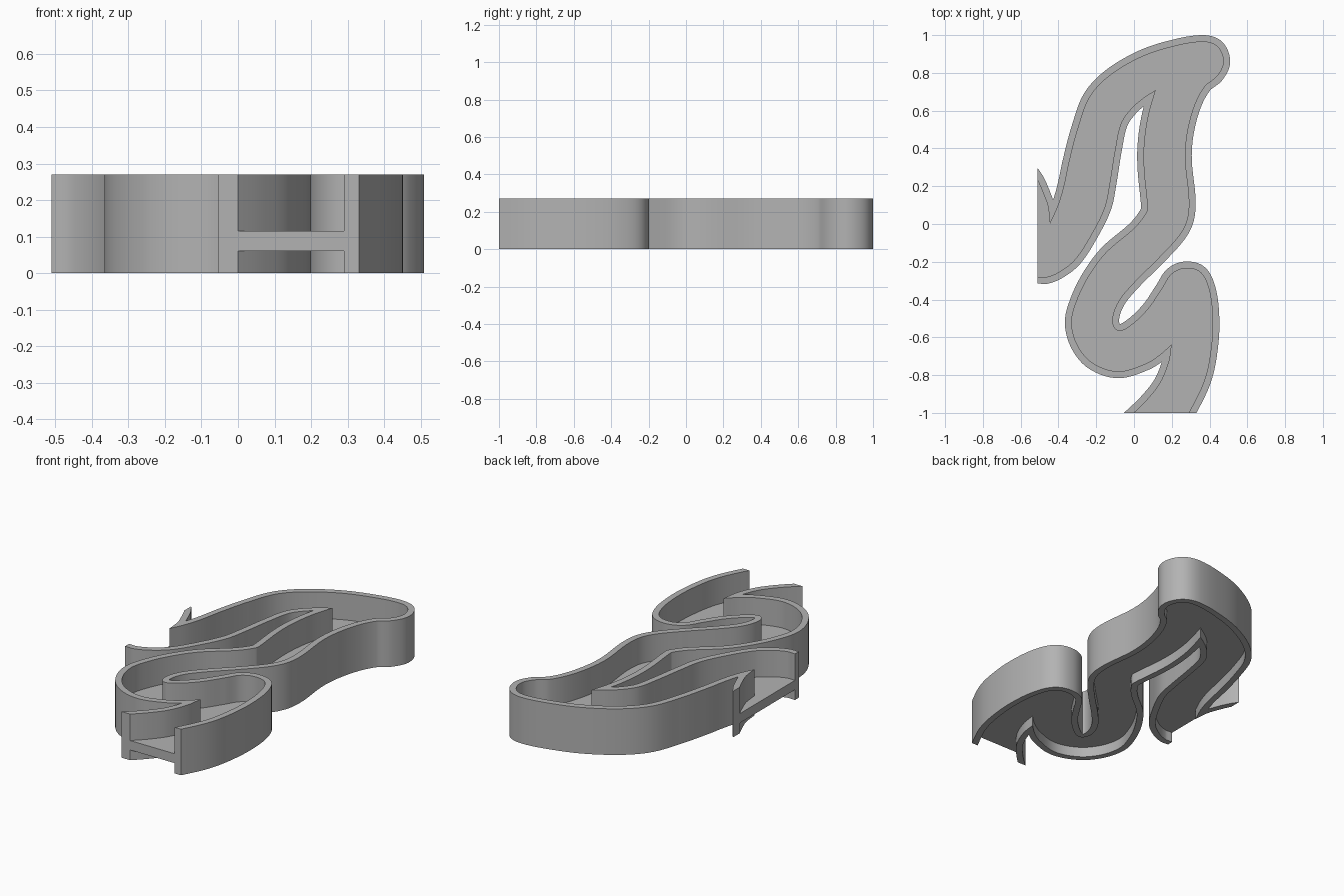
import bpy
import bmesh
from mathutils import Vector

cube = bpy.data.objects.get("Cube")
if cube:
    bpy.data.objects.remove(cube, do_unlink=True)

HEIGHT = 0.27
FLOOR_BOTTOM, FLOOR_TOP = 0.06, 0.115
THICKNESS = 0.036
STEPS = 12
END_CUTS = [((-0.51, 0, 0), (-1, 0, 0)), ((0, -1, 0), (0, -1, 0))]

# Inner edges of the two channel walls, split into smooth runs at sharp corners
EAST_EDGE = [
    [(-.55, .29), (-.51, .23), (-.475, .15), (-.455, .09), (-.445, 0)],
    [(-.445, 0), (-.4, .1), (-.37, .2), (-.34, .34), (-.295, .51), (-.235, .67),
     (-.135, .78), (.03, .88), (.19, .935), (.36, .964), (.44, .94), (.473, .86),
     (.44, .785), (.375, .73), (.32, .63), (.28, .48), (.27, .34), (.29, .13),
     (.28, .02), (.235, -.065), (.125, -.185), (-.005, -.315), (-.085, -.415),
     (-.115, -.515), (-.085, -.565), (-.02, -.54), (.075, -.45), (.15, -.34),
     (.2, -.265), (.27, -.235), (.35, -.255), (.395, -.34), (.415, -.48),
     (.41, -.64), (.375, -.82), (.29, -1), (.25, -1.06)],
]
WEST_EDGE = [
    [(-.56, -.29), (-.51, -.28), (-.46, -.28), (-.39, -.25), (-.31, -.185), (-.22, -.045),
     (-.155, .09), (-.13, .21), (-.1, .395), (-.07, .53), (-.02, .605), (.04, .66),
     (.115, .71)],
    [(.115, .71), (.075, .565), (.055, .42), (.055, .29), (.073, .1), (.07, .065),
     (.005, -.02), (-.145, -.15), (-.235, -.27), (-.3, -.4), (-.33, -.52),
     (-.3, -.64), (-.22, -.735), (-.085, -.78), (.06, -.74), (.14, -.69), (.2, -.635)],
    [(.2, -.635), (.185, -.73), (.14, -.84), (.075, -.925), (0, -1), (-.07, -1.06)],
]

grey = bpy.data.materials.new("plain grey")
grey.use_nodes = True
grey.diffuse_color = (0.45, 0.45, 0.45, 1)
grey.node_tree.nodes["Principled BSDF"].inputs["Base Color"].default_value = grey.diffuse_color


def directions(points):
    """Unit tangent at every point of an open path."""
    last = len(points) - 1
    return [(points[min(i + 1, last)] - points[max(i - 1, 0)]).normalized()
            for i in range(last + 1)]


def smooth_run(coords):
    """Sample a smooth curve that passes through the given points."""
    points = [Vector(c) for c in coords]
    tangents = directions(points)
    samples = []
    for a, b, ta, tb in zip(points, points[1:], tangents, tangents[1:]):
        length = (b - a).length
        for step in range(STEPS):
            t = step / STEPS
            s = 1 - t
            samples.append(a * (s * s * (1 + 2 * t)) + b * (t * t * (3 - 2 * t))
                           + (ta * (t * s * s) - tb * (t * t * s)) * length)
    return samples + [points[-1]]


def trace_wall(runs, side):
    """Return the inner edge and its outward offset, trimmed where runs meet."""
    inner, offset = [], []
    for coords in runs:
        run = smooth_run(coords)
        for point, d in zip(run, directions(run)):
            offset.append(point + Vector((-d.y, d.x)) * side * THICKNESS)
        inner += run[1:] if inner else run
    outer = [p for p in offset
             if min((p - q).length for q in inner) > THICKNESS * 0.98]
    return inner, outer


def make_slab(name, outline, bottom, top):
    """Extrude a flat outline and cut its open ends square."""
    bm = bmesh.new()
    face = bm.faces.new([bm.verts.new((p.x, p.y, bottom)) for p in outline])
    grown = bmesh.ops.extrude_face_region(bm, geom=[face])["geom"]
    bmesh.ops.translate(bm, vec=(0, 0, top - bottom),
                        verts=[g for g in grown if isinstance(g, bmesh.types.BMVert)])
    for place, normal in END_CUTS:
        bmesh.ops.bisect_plane(bm, geom=bm.verts[:] + bm.edges[:] + bm.faces[:],
                               plane_co=place, plane_no=normal, clear_outer=True)
        bmesh.ops.holes_fill(bm, edges=[e for e in bm.edges if e.is_boundary], sides=0)
    bmesh.ops.recalc_face_normals(bm, faces=bm.faces[:])
    mesh = bpy.data.meshes.new(name)
    bm.to_mesh(mesh)
    bm.free()
    mesh.materials.append(grey)
    obj = bpy.data.objects.new(name, mesh)
    bpy.context.collection.objects.link(obj)
    bpy.ops.object.select_all(action="DESELECT")
    obj.select_set(True)
    bpy.context.view_layer.objects.active = obj
    bpy.ops.object.shade_smooth_by_angle()
    return obj


# Two tall walls and the raised floor between them
east_inner, east_outer = trace_wall(EAST_EDGE, 1)
west_inner, west_outer = trace_wall(WEST_EDGE, -1)
make_slab("east_wall", east_inner + east_outer[::-1], 0, HEIGHT)
make_slab("west_wall", west_inner + west_outer[::-1], 0, HEIGHT)
make_slab("channel_floor", east_inner + west_inner[::-1], FLOOR_BOTTOM, FLOOR_TOP)
